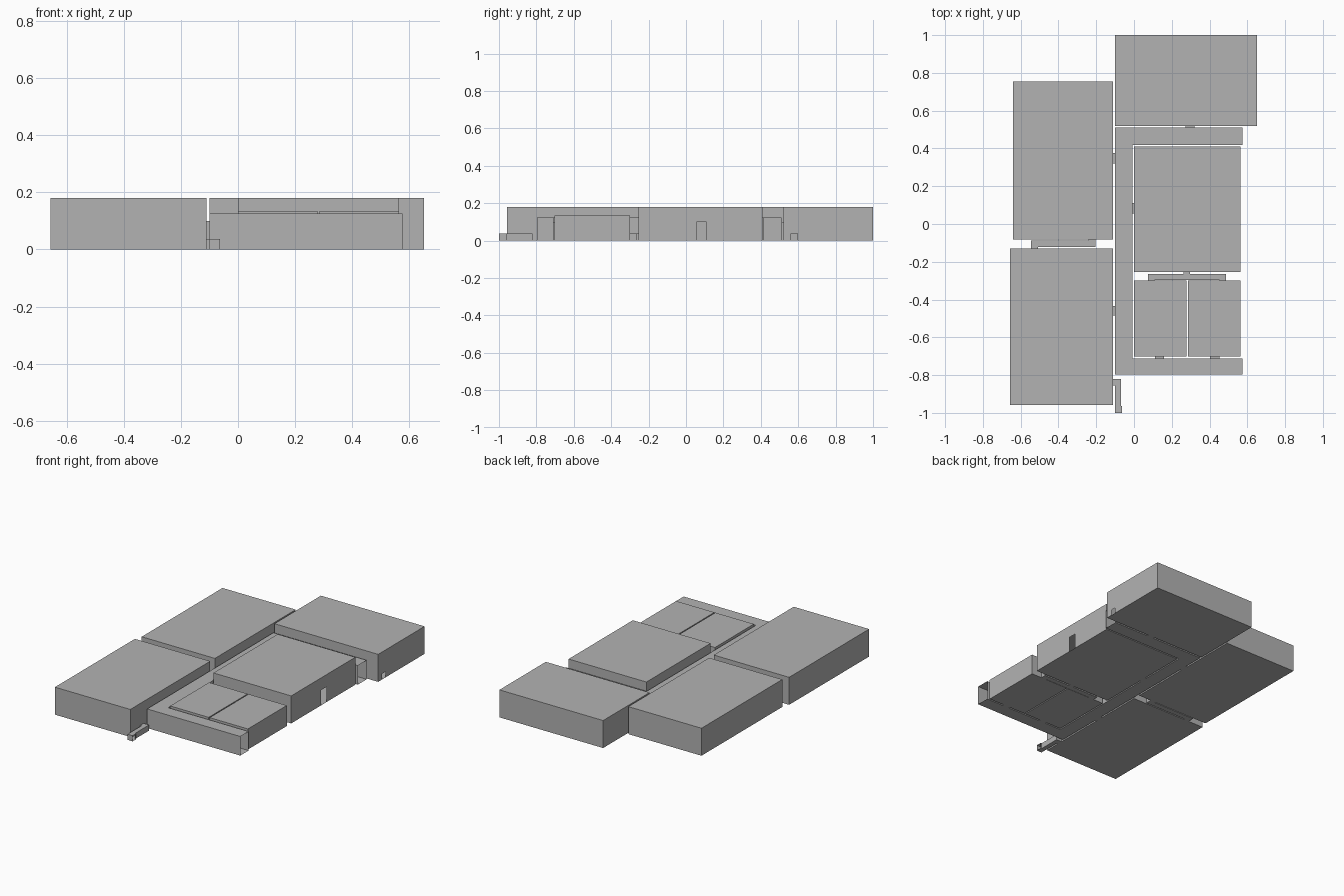
import bpy
import bmesh
from mathutils import Vector

if "Cube" in bpy.data.objects:
    bpy.data.objects.remove(bpy.data.objects["Cube"], do_unlink=True)

TALL, MID, HALL, DOOR, VENT = 0.18, 0.135, 0.125, 0.1, 0.037
AXES = {"x": 0, "y": 1}

grey = bpy.data.materials.new("plain grey")
grey.use_nodes = True
colour = (0.45, 0.45, 0.45, 1)
grey.diffuse_color = colour
grey.node_tree.nodes["Principled BSDF"].inputs["Base Color"].default_value = colour

# Passages: name, through direction, x range, y range, height, has sleeve
passages = [
    ("back_room_door", "y", (0.272, 0.32), (0.51, 0.52), DOOR, True),
    ("back_right_room_door", "x", (-0.11, -0.1), (0.32, 0.375), DOOR, True),
    ("front_right_room_door", "x", (-0.11, -0.1), (-0.485, -0.434), DOOR, True),
    ("main_room_door", "x", (-0.008, 0), (0.056, 0.11), DOOR, True),
    ("small_room_door_a", "y", (0.11, 0.16), (-0.711, -0.702), DOOR, True),
    ("small_room_door_b", "y", (0.403, 0.453), (-0.711, -0.702), DOOR, True),
    ("main_vent_sleeve", "y", (0.262, 0.297), (-0.264, -0.254), VENT, True),
    ("small_vent_sleeve_a", "y", (0.073, 0.108), (-0.299, -0.297), VENT, True),
    ("small_vent_sleeve_b", "y", (0.453, 0.488), (-0.299, -0.297), VENT, True),
    ("side_vent_sleeve_back", "y", (-0.24, -0.203), (-0.087, -0.082), VENT, True),
    ("side_vent_sleeve_front", "y", (-0.545, -0.508), (-0.13, -0.123), VENT, True),
    ("front_vent_sleeve", "x", (-0.11, -0.1), (-0.855, -0.82), VENT, True),
    ("front_vent_mouth", "x", (-0.07, -0.063), (-1.0, -0.963), VENT, True),
    ("main_room_exit", "x", (0.563, 0.564), (0.056, 0.11), DOOR, False),
    ("back_room_vent", "x", (0.651, 0.652), (0.561, 0.597), VENT, False),
    ("hall_end_back", "x", (0.575, 0.576), (0.418, 0.51), HALL, False),
    ("hall_end_front", "x", (0.575, 0.576), (-0.797, -0.711), HALL, False),
]


def finish(bm, name):
    mesh = bpy.data.meshes.new(name)
    bm.to_mesh(mesh)
    bm.free()
    mesh.materials.append(grey)
    obj = bpy.data.objects.new(name, mesh)
    bpy.context.collection.objects.link(obj)


def prism(outline, height):
    bm = bmesh.new()
    base = bm.faces.new([bm.verts.new((x, y, 0)) for x, y in outline])
    ring = bmesh.ops.extrude_face_region(bm, geom=[base], use_keep_orig=True)
    top = [g for g in ring["geom"] if isinstance(g, bmesh.types.BMVert)]
    bmesh.ops.translate(bm, verts=top, vec=(0, 0, height))
    bmesh.ops.recalc_face_normals(bm, faces=bm.faces)
    return bm


def rect(xs, ys):
    return [(xs[0], ys[0]), (xs[1], ys[0]), (xs[1], ys[1]), (xs[0], ys[1])]


def cut_passage(bm, axis, xs, ys, height):
    """Cut a floor-level opening in each wall at either end of a passage."""
    a = AXES[axis]
    b = 1 - a
    through, across = (xs, ys)[a], (xs, ys)[b]

    def wall_faces():
        found = []
        for f in bm.faces:
            c = f.calc_center_median()
            spans = [v.co[b] for v in f.verts]
            if (abs(f.normal[a]) > 0.9
                    and through[0] - 0.003 < c[a] < through[1] + 0.003
                    and min(spans) < across[1] and max(spans) > across[0]):
                found.append(f)
        return found

    side, up = Vector((0, 0, 0)), Vector((0, 0, 1))
    side[b] = 1
    for point, normal in ((side * across[0], side), (side * across[1], side),
                          (up * height, up)):
        faces = wall_faces()
        if not faces:
            return
        geom = set(faces)
        for f in faces:
            geom.update(f.edges)
            geom.update(f.verts)
        bmesh.ops.bisect_plane(bm, geom=list(geom), dist=1e-5,
                               plane_co=point, plane_no=normal)
    holes = []
    for f in wall_faces():
        c = f.calc_center_bounds()
        if across[0] < c[b] < across[1] and c.z < height:
            holes.append(f)
    bmesh.ops.delete(bm, geom=holes, context="FACES")


def shell(name, outline, height):
    bm = prism(outline, height)
    for _, axis, xs, ys, h, _ in passages:
        cut_passage(bm, axis, xs, ys, h)
    bmesh.ops.dissolve_limit(bm, angle_limit=0.01, verts=bm.verts, edges=bm.edges)
    finish(bm, name)


# Rooms
shell("back_room", rect((-0.1, 0.651), (0.52, 1.0)), TALL)
shell("back_right_room", rect((-0.64, -0.11), (-0.082, 0.754)), TALL)
shell("front_right_room", rect((-0.656, -0.11), (-0.957, -0.13)), TALL)
shell("main_room", rect((0, 0.563), (-0.254, 0.41)), TALL)
shell("small_room_a", rect((0, 0.279), (-0.702, -0.299)), MID)
shell("small_room_b", rect((0.286, 0.563), (-0.702, -0.299)), MID)

# U-shaped hallway with open ends
shell("hallway", [(-0.1, -0.797), (0.575, -0.797), (0.575, -0.711), (-0.008, -0.711),
                  (-0.008, 0.418), (0.575, 0.418), (0.575, 0.51), (-0.1, 0.51)], HALL)

# Low vent ducts
shell("main_vent", rect((0.073, 0.488), (-0.297, -0.264)), VENT)
shell("side_vent", rect((-0.545, -0.203), (-0.123, -0.087)), VENT)
shell("front_vent", rect((-0.1, -0.07), (-1.0, -0.82)), VENT)

# Sleeves that bridge the gaps, open at both ends
for name, axis, xs, ys, h, sleeve in passages:
    if sleeve:
        bm = prism(rect(xs, ys), h)
        ends = [f for f in bm.faces if abs(f.normal[AXES[axis]]) > 0.9]
        bmesh.ops.delete(bm, geom=ends, context="FACES")
        finish(bm, name)
